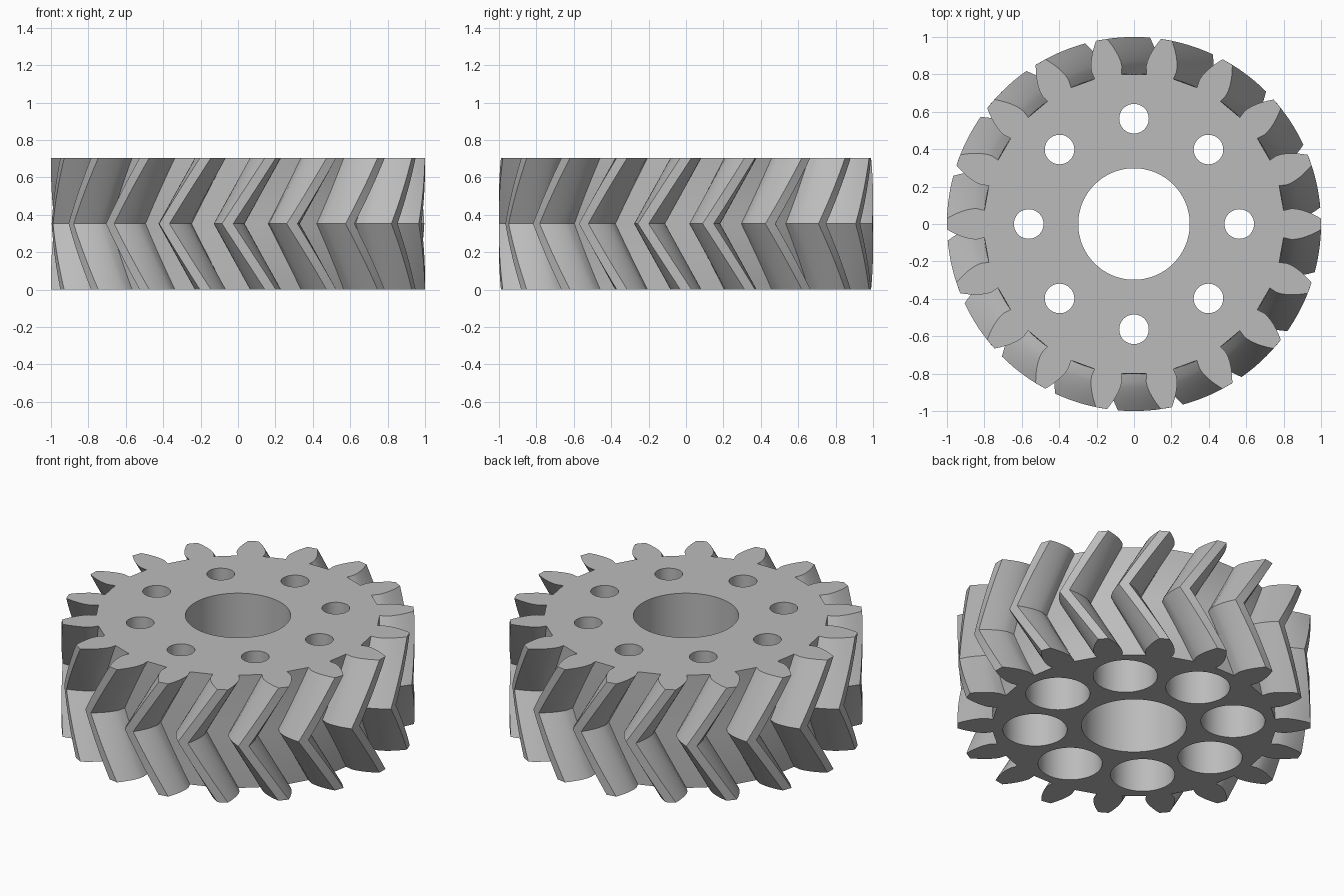
import bpy, bmesh, math

cube = bpy.data.objects.get("Cube")
if cube:
    bpy.data.objects.remove(cube, do_unlink=True)

TEETH = 18
HEIGHT = 0.705
ROOT, BASE, TIP = 0.803, 0.846, 1.0
TWIST = math.radians(13.2)
STEPS = 8  # slices per half


def involute(r):
    a = math.acos(min(1, BASE / r))
    return math.tan(a) - a


def outline():
    """Polar (radius, angle) points of all teeth, counter-clockwise."""
    flank = [(ROOT, math.radians(5.2))]
    for i in range(7):
        r = BASE + (TIP - BASE) * i / 6
        flank.append((r, math.radians(5.6) - involute(r)))
    tooth = [(r, -a) for r, a in flank] + [(r, a) for r, a in reversed(flank)]
    return [(r, a + math.tau * k / TEETH) for k in range(TEETH) for r, a in tooth]


def make_gear():
    bm = bmesh.new()
    points = outline()
    rings = []
    for s in range(2 * STEPS + 1):
        t = s / STEPS - 1
        turn = TWIST * (abs(t) - 1)
        rings.append([bm.verts.new((r * math.cos(a + turn), r * math.sin(a + turn),
                                    HEIGHT * (t + 1) / 2)) for r, a in points])
    n = len(points)
    for low, high in zip(rings, rings[1:]):
        for i in range(n):
            j = (i + 1) % n
            bm.faces.new((low[i], low[j], high[j], high[i]))
    bm.faces.new(rings[-1])
    bm.faces.new(rings[0][::-1])
    mesh = bpy.data.meshes.new("herringbone_gear")
    bm.to_mesh(mesh)
    bm.free()
    obj = bpy.data.objects.new("herringbone_gear", mesh)
    bpy.context.collection.objects.link(obj)
    return obj


def drill(obj, radius, x, y, z0, z1, sides):
    bpy.ops.mesh.primitive_cylinder_add(vertices=sides, radius=radius, depth=z1 - z0,
                                        location=(x, y, (z0 + z1) / 2))
    cutter = bpy.context.object
    cutter.hide_render = True
    mod = obj.modifiers.new("hole", 'BOOLEAN')
    mod.operation = 'DIFFERENCE'
    mod.solver = 'EXACT'
    mod.object = cutter
    bpy.context.view_layer.objects.active = obj
    bpy.ops.object.modifier_apply(modifier=mod.name)
    bpy.data.objects.remove(cutter, do_unlink=True)


gear = make_gear()

# Centre bore, then a ring of small holes widened in the lower half
drill(gear, 0.298, 0, 0, -0.1, HEIGHT + 0.1, 96)
for k in range(8):
    a = math.tau * k / 8
    x, y = 0.563 * math.cos(a), 0.563 * math.sin(a)
    drill(gear, 0.079, x, y, 0.2, HEIGHT + 0.1, 48)
    drill(gear, 0.182, x, y, -0.1, HEIGHT / 2, 64)

# Plain grey
mat = bpy.data.materials.new("grey")
mat.use_nodes = True
grey = (0.5, 0.5, 0.5, 1)
mat.diffuse_color = grey
mat.node_tree.nodes["Principled BSDF"].inputs["Base Color"].default_value = grey
gear.data.materials.clear()
gear.data.materials.append(mat)

bpy.ops.object.select_all(action='DESELECT')
gear.select_set(True)
bpy.context.view_layer.objects.active = gear
bpy.ops.object.shade_smooth_by_angle(angle=math.radians(20))
